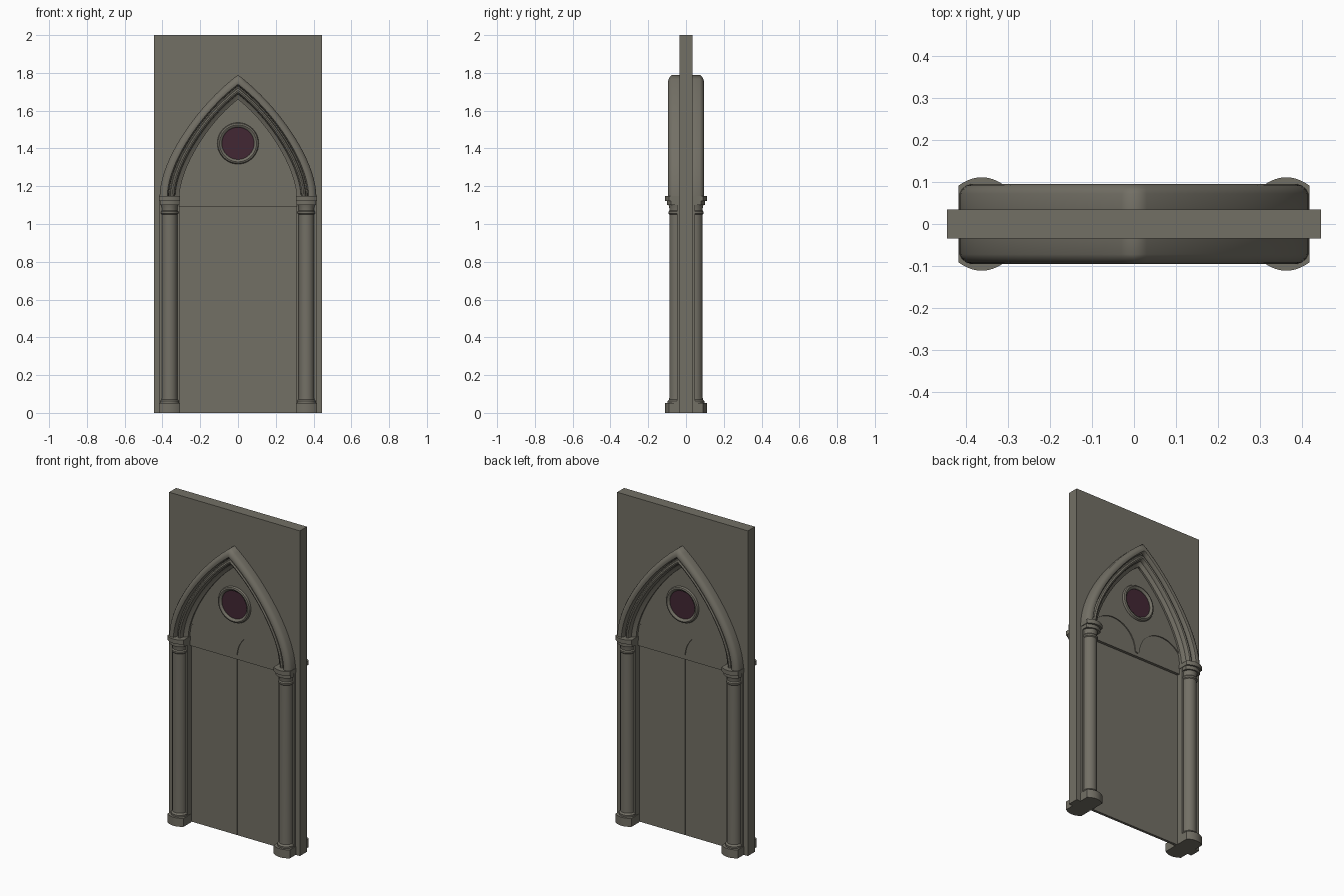
import bpy, bmesh, math

if "Cube" in bpy.data.objects:
    bpy.data.objects.remove(bpy.data.objects["Cube"])

def material(name, rgb):
    m = bpy.data.materials.new(name)
    m.diffuse_color = (*rgb, 1)
    m.use_nodes = True
    m.node_tree.nodes["Principled BSDF"].inputs["Base Color"].default_value = m.diffuse_color
    return m

STONE = material("grey_stone", (0.17, 0.16, 0.13))
GLASS = material("dark_purple_glass", (0.055, 0.02, 0.034))

def finish(name, bm, mat=STONE, mirror=(False, False), smooth=False):
    """Turn a bmesh into an object, optionally mirrored over x / y."""
    bmesh.ops.recalc_face_normals(bm, faces=bm.faces)
    me = bpy.data.meshes.new(name)
    bm.to_mesh(me)
    bm.free()
    me.materials.append(mat)
    ob = bpy.data.objects.new(name, me)
    bpy.context.collection.objects.link(ob)
    if smooth:
        bpy.ops.object.select_all(action='DESELECT')
        ob.select_set(True)
        bpy.context.view_layer.objects.active = ob
        bpy.ops.object.shade_smooth_by_angle(angle=math.radians(35))
    if any(mirror):
        mod = ob.modifiers.new("mirror", 'MIRROR')
        mod.use_axis = (mirror[0], mirror[1], False)
    return ob

def prism(name, pts, offset, **kw):
    """Extrude a closed 3D outline by an offset vector."""
    bm = bmesh.new()
    f = bm.faces.new([bm.verts.new(p) for p in pts])
    r = bmesh.ops.extrude_face_region(bm, geom=[f])
    bmesh.ops.translate(bm, vec=offset,
                        verts=[v for v in r['geom'] if isinstance(v, bmesh.types.BMVert)])
    return finish(name, bm, **kw)

def plate(name, xz, depth, **kw):
    """Vertical plate centred on y = 0."""
    return prism(name, [(x, -depth, z) for x, z in xz], (0, 2 * depth, 0), **kw)

def grid_surface(name, rows, closed, **kw):
    """Skin a list of equal-length point rows."""
    bm = bmesh.new()
    vs = [[bm.verts.new(p) for p in r] for r in rows]
    n = len(vs[0])
    for a, b in zip(vs, vs[1:]):
        for i in range(n if closed else n - 1):
            j = (i + 1) % n
            bm.faces.new((a[i], a[j], b[j], b[i]))
    if closed:
        bm.faces.new(vs[0])
        bm.faces.new(vs[-1])
    return finish(name, bm, **kw)

SPRING = 1.14

def arch(d, n=20):
    """Left half of the pointed arch, inset by d from the outer edge."""
    k = 1 - d / 0.415
    top = 1.79 - 1.25 * d
    p = [(-0.415 + d, SPRING), (-0.415 + d, SPRING + 0.21 * k),
         (-0.2 * k, top - 0.15 * k), (0, top)]
    out = []
    for i in range(n + 1):
        t = i / n
        w = ((1-t)**3, 3*t*(1-t)**2, 3*t*t*(1-t), t**3)
        out.append(tuple(sum(w[j] * p[j][c] for j in range(4)) for c in (0, 1)))
    return out

def both_sides(half):
    return half + [(-x, z) for x, z in reversed(half[:-1])]

# Wall slab with the pointed doorway cut out
opening = both_sides(arch(0.1))
x0 = opening[0][0]
plate("wall", [(-0.445, 0), (-0.445, 2), (0.445, 2), (0.445, 0), (-x0, 0)]
      + opening[::-1] + [(x0, 0)], 0.034)

# Tympanum: lower panel, and upper panel with a lobed lower edge
plate("lintel_panel", [(x0, 1.09)] + opening + [(-x0, 1.09)], 0.025)
lobe = [(-0.175 + 0.16 * math.cos(a), 1.115 + 0.16 * math.sin(a))
        for a in (math.radians(149 - 144 * i / 20) for i in range(21))]
lobe += [(-0.014, 1.118), (-0.007, 1.111), (0, 1.11)]
upper = both_sides([p for p in arch(0.1) if p[1] > 1.21])
plate("lobed_panel", both_sides(lobe) + upper[::-1], 0.031)

# Door leaves
plate("door_leaf", [(-0.318, 0), (-0.318, 1.095), (-0.001, 1.095), (-0.001, 0)],
      0.008, mirror=(True, False))

# Arch moulding swept along the pointed curve
section = [(0, 0.03), (0, 0.072), (0.006, 0.083), (0.016, 0.091), (0.028, 0.095),
           (0.04, 0.092), (0.046, 0.082), (0.048, 0.066), (0.054, 0.066),
           (0.058, 0.076), (0.066, 0.081), (0.074, 0.078), (0.08, 0.068),
           (0.082, 0.055), (0.092, 0.048), (0.105, 0.042), (0.105, 0.02)]
grid_surface("arch_moulding", [[(x, -y, z) for x, z in arch(d)] for d, y in section],
             False, mirror=(True, True), smooth=True)

# Columns: turned shaft, bow-fronted base and capital, flat pilaster behind
CX, CY = -0.362, -0.047
turned = [(0.05, 0.05), (0.05, 0.062), (0.042, 0.072), (0.041, 0.09), (0.041, 1.05),
          (0.046, 1.055), (0.046, 1.065), (0.041, 1.072), (0.042, 1.09),
          (0.048, 1.11), (0.052, 1.125)]
grid_surface("column_shaft",
             [[(CX + r * math.cos(i * math.tau / 24), CY + r * math.sin(i * math.tau / 24), z)
               for i in range(24)] for r, z in turned],
             True, mirror=(True, True), smooth=True)

def bow_block(name, hw, front, z0, z1):
    pts = [(CX + hw, -0.02, z0), (CX - hw, -0.02, z0)]
    for i in range(13):
        u = -1 + i / 6
        pts.append((CX + hw * u, -front + 0.02 * u * u, z0))
    prism(name, pts, (0, 0, z1 - z0), mirror=(True, True), smooth=True)

bow_block("column_base", 0.055, 0.111, 0, 0.052)
bow_block("capital_slab", 0.055, 0.111, 1.122, 1.148)
bow_block("capital_neck", 0.051, 0.1, 1.1, 1.123)
prism("pilaster", [(-0.415, -0.048, 0), (-0.31, -0.048, 0), (-0.31, -0.005, 0),
                   (-0.415, -0.005, 0)], (0, 0, 1.13), mirror=(True, True))

# Round window: glass disc and raised ring on both faces
WZ = 1.427
def circle(r, n=40):
    return [(r * math.cos(i * math.tau / n), WZ + r * math.sin(i * math.tau / n))
            for i in range(n)]
plate("window_glass", circle(0.09), 0.034, mat=GLASS)
ring = [(0.11, 0.025), (0.11, 0.036), (0.106, 0.043), (0.098, 0.046),
        (0.09, 0.043), (0.085, 0.036), (0.085, 0.025)]
rows = [[(x, -y, z) for x, z in circle(r) + circle(r)[:1]] for r, y in ring]
grid_surface("window_ring", rows, False, mirror=(False, True), smooth=True)
